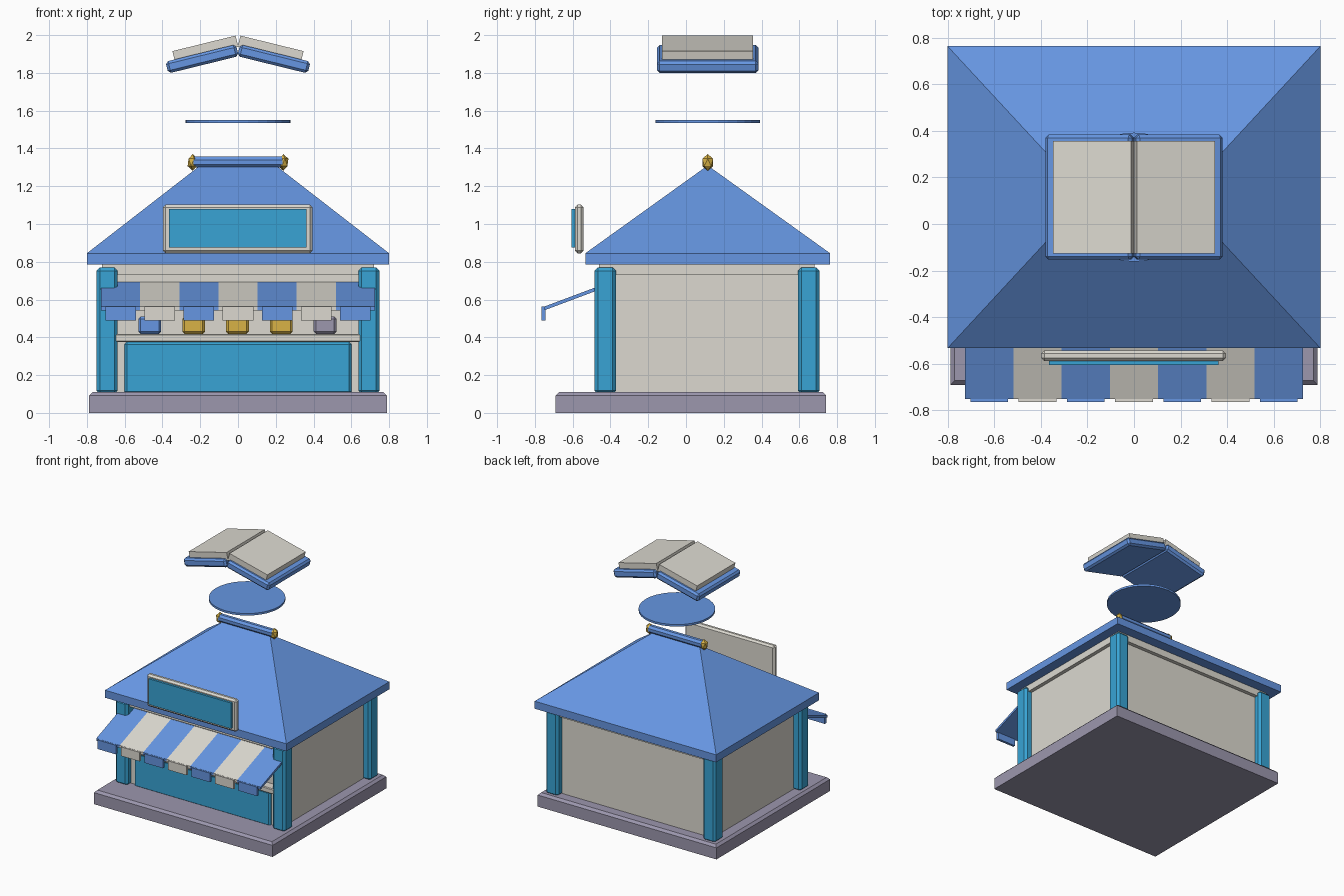
import bpy, bmesh, math
from mathutils import Matrix, Vector

if "Cube" in bpy.data.objects:
    bpy.data.objects.remove(bpy.data.objects["Cube"])


def material(name, rgb):
    lin = [((c / 255 + 0.055) / 1.055) ** 2.4 for c in rgb] + [1]
    m = bpy.data.materials.new(name)
    m.use_nodes = True
    m.diffuse_color = lin
    m.node_tree.nodes["Principled BSDF"].inputs["Base Color"].default_value = lin
    return m


BLUE = material("roof blue", (102, 150, 226))
TEAL = material("teal paint", (56, 164, 213))
CREAM = material("cream plaster", (220, 217, 208))
STONE = material("lilac stone", (156, 151, 174))
GOLD = material("gold", (216, 178, 70))


def finish(name, bm, mat):
    bmesh.ops.recalc_face_normals(bm, faces=bm.faces)
    mesh = bpy.data.meshes.new(name)
    bm.to_mesh(mesh)
    bm.free()
    mesh.materials.append(mat)
    ob = bpy.data.objects.new(name, mesh)
    bpy.context.collection.objects.link(ob)
    return ob


def box(name, mat, x, y, z, bevel=0, tilt=0, top_only=False):
    """Box from (min, max) ranges, optionally chamfered and turned about y."""
    bm = bmesh.new()
    bmesh.ops.create_cube(bm, size=1)
    size = Vector([r[1] - r[0] for r in (x, y, z)])
    bmesh.ops.scale(bm, vec=size, verts=bm.verts)
    if bevel:
        edges = [e for e in bm.edges
                 if not top_only or all(v.co.z > 0 for v in e.verts)]
        bmesh.ops.bevel(bm, geom=edges, offset=bevel, segments=1,
                        affect='EDGES', profile=0.5)
    bmesh.ops.rotate(bm, verts=bm.verts, matrix=Matrix.Rotation(tilt, 3, 'Y'))
    centre = Vector([(r[0] + r[1]) / 2 for r in (x, y, z)])
    bmesh.ops.translate(bm, verts=bm.verts, vec=centre)
    return finish(name, bm, mat)


def prism(name, mat, profile, x0, x1):
    """Extrude a (y, z) profile along x."""
    bm = bmesh.new()
    face = bm.faces.new([bm.verts.new((x0, y, z)) for y, z in profile])
    out = bmesh.ops.extrude_face_region(bm, geom=[face])
    moved = [v for v in out["geom"] if isinstance(v, bmesh.types.BMVert)]
    bmesh.ops.translate(bm, verts=moved, vec=(x1 - x0, 0, 0))
    return finish(name, bm, mat)


MID = 0.115  # depth centre of the building

# Base, walls and top trim
box("base_slab", STONE, (-.788, .788), (-.69, .742), (0, .11), .018, top_only=True)
box("main_walls", CREAM, (-.69, .69), (-.4, .65), (.1, .785))
box("top_trim", CREAM, (-.72, .72), (-.46, .68), (.73, .79))

# Corner posts
for sx, side in ((-1, "right"), (1, "left")):
    for y, end in ((-.428, "front"), (.65, "back")):
        box(f"post_{end}_{side}", TEAL, (sx * .693 - .056, sx * .693 + .056),
            (y - .057, y + .057), (.1, .77), .018)

# Shop front: lower wall, painted panel, counter and goods
box("front_lower_wall", CREAM, (-.68, .68), (-.435, -.39), (.1, .38))
box("front_panel", TEAL, (-.6, .6), (-.455, -.42), (.1, .375), .012)
box("counter", CREAM, (-.66, .66), (-.475, -.39), (.375, .418), .006)
for i, mat in enumerate((BLUE, GOLD, GOLD, GOLD, STONE)):
    x = (i - 2) * .232 - .003
    box(f"goods_{i + 1}", mat, (x - .06, x + .06), (-.47, -.38), (.418, .51), .012)

# Striped awning with hanging flaps
for i in range(7):
    mat = CREAM if i % 2 else BLUE
    w = 1.45 / 7
    x = (i - 3) * w
    prism(f"awning_stripe_{i + 1}", mat,
          [(-.39, .698), (-.75, .563), (-.75, .543), (-.39, .678)], x - w / 2, x + w / 2)
    box(f"awning_flap_{i + 1}", mat, (x - .081, x + .081), (-.764, -.744), (.49, .562))

# Hipped roof: eave band rising to a short ridge
bm = bmesh.new()
EX, EY, RX = .8, .648, .2
rings = [[bm.verts.new((sx * EX, MID + sy * EY, z))
          for sx, sy in ((-1, -1), (1, -1), (1, 1), (-1, 1))] for z in (.785, .845)]
low, high = rings
left, right = [bm.verts.new((x, MID, 1.31)) for x in (-RX, RX)]
bm.faces.new(low)
for i in range(4):
    j = (i + 1) % 4
    bm.faces.new((low[i], low[j], high[j], high[i]))
a, b, c, d = high
for f in ((a, b, right, left), (b, c, right), (c, d, left, right), (d, a, left)):
    bm.faces.new(f)
finish("hipped_roof", bm, BLUE)

# Ridge bar with faceted gold ends
bm = bmesh.new()
bmesh.ops.create_cone(bm, cap_ends=True, segments=8, radius1=.031, radius2=.031, depth=.47,
                      matrix=Matrix.Translation((0, MID, 1.328))
                      @ Matrix.Rotation(math.pi / 2, 4, 'Y')
                      @ Matrix.Rotation(math.pi / 8, 4, 'Z'))
finish("ridge_bar", bm, BLUE)
for sx, side in ((-1, "right"), (1, "left")):
    bm = bmesh.new()
    bmesh.ops.create_icosphere(bm, subdivisions=1, radius=1)
    bmesh.ops.scale(bm, vec=(.03, .034, .044), verts=bm.verts)
    bmesh.ops.translate(bm, verts=bm.verts, vec=(sx * .24, MID, 1.326))
    finish(f"ridge_end_{side}", bm, GOLD)

# Shop sign
box("sign_frame", CREAM, (-.398, .395), (-.588, -.542), (.845, 1.102), .014)
box("sign_panel", TEAL, (-.365, .362), (-.605, -.58), (.875, 1.08))

# Floating disc
bm = bmesh.new()
bmesh.ops.create_cone(bm, cap_ends=True, segments=32, radius1=.277, radius2=.277, depth=.016,
                      matrix=Matrix.Translation((0, MID, 1.543)))
finish("floating_disc", bm, BLUE)

# Open book: two tilted covers with page blocks
TILT = math.radians(13.8)
for sx, side in ((-1, "right"), (1, "left")):
    cx, px = sx * .19, sx * .173
    box(f"book_cover_{side}", BLUE, (cx - .192, cx + .192), (MID - .268, MID + .268),
        (1.842, 1.906), .014, sx * TILT)
    box(f"book_pages_{side}", CREAM, (px - .172, px + .172), (MID - .241, MID + .241),
        (1.897, 1.957), 0, sx * TILT)
